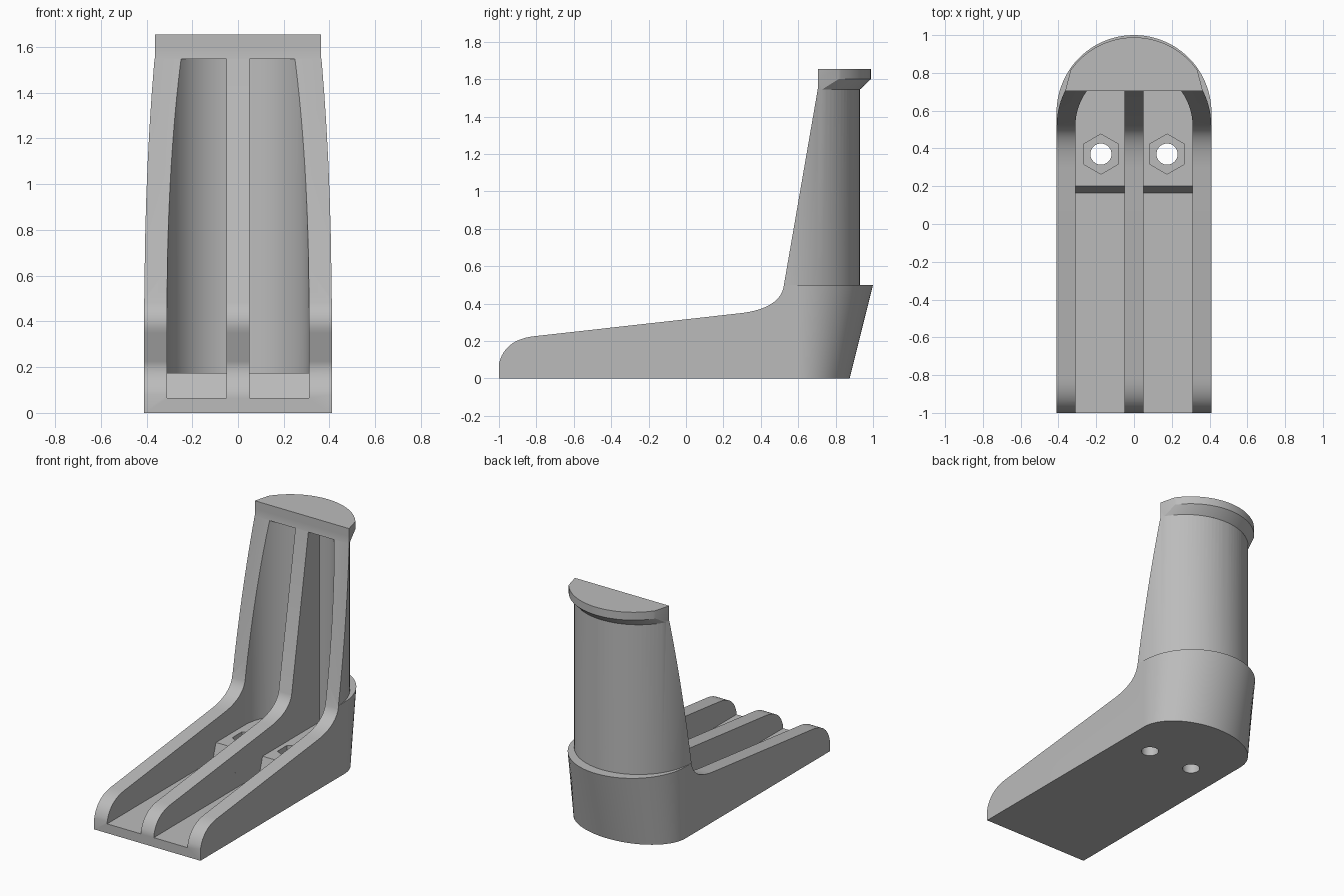
import bpy, bmesh
from math import sin, cos, pi, radians

cube = bpy.data.objects.get("Cube")
if cube:
    bpy.data.objects.remove(cube, do_unlink=True)

grey = bpy.data.materials.new("matte grey")
grey.use_nodes = True
tone = (0.5, 0.5, 0.5, 1)
grey.diffuse_color = tone
grey.node_tree.nodes["Principled BSDF"].inputs["Base Color"].default_value = tone


def loft(name, rings):
    """Closed solid through rings that share one point count."""
    bm = bmesh.new()
    loops = [[bm.verts.new(p) for p in ring] for ring in rings]
    for a, b in zip(loops, loops[1:]):
        for i in range(len(a)):
            j = (i + 1) % len(a)
            bm.faces.new((a[i], a[j], b[j], b[i]))
    bm.faces.new(loops[0])
    bm.faces.new(loops[-1])
    bmesh.ops.recalc_face_normals(bm, faces=bm.faces)
    mesh = bpy.data.meshes.new(name)
    bm.to_mesh(mesh)
    bm.free()
    mesh.materials.append(grey)
    ob = bpy.data.objects.new(name, mesh)
    bpy.context.collection.objects.link(ob)
    return ob


def level(points, z):
    return [(x, y, z) for x, y in points]


def upright(name, points, lo, hi):
    return loft(name, [level(points, lo), level(points, hi)])


def sideways(name, points, lo, hi):
    return loft(name, [[(x, y, z) for y, z in points] for x in (lo, hi)])


def arc(cx, cy, rx, ry, start, end, n=48):
    angles = [start + (end - start) * i / n for i in range(n + 1)]
    return [(cx + rx * cos(a), cy + ry * sin(a)) for a in angles]


def bend(p, c, q, n=12):
    ts = [i / n for i in range(n + 1)]
    return [tuple((1 - t) ** 2 * p[k] + 2 * t * (1 - t) * c[k] + t * t * q[k]
                  for k in (0, 1)) for t in ts]


def combine(target, tool, operation):
    mod = target.modifiers.new(operation, "BOOLEAN")
    mod.operation = operation
    mod.solver = "EXACT"
    mod.object = tool
    bpy.context.view_layer.objects.active = target
    bpy.ops.object.modifier_apply(modifier=mod.name)
    bpy.data.objects.remove(tool, do_unlink=True)


# Foot with a heel that leans outwards
half = 0.41
front = [(-half, -1.1), (half, -1.1)]
body = loft("bracket_body", [
    level(front + arc(0, 0.59, half, 0.285, 0, pi), 0),
    level(front + arc(0, 0.59, half, 0.41, 0, pi), 0.5)])

# Rounded column
column = upright("column", [(-0.409, 0.3), (0.409, 0.3)]
                 + arc(0, 0.52, 0.409, 0.41, 0, pi), 0.3, 1.55)
combine(body, column, "UNION")

# Flared cap
lip = [(-0.364, 0.66), (0.364, 0.66), (0.364, 0.705)]
end = [(-0.364, 0.705)]
under = lip + arc(0, 0.52, 0.409, 0.41, 0.53, pi - 0.53) + end
rim = lip + arc(0, 0.58, 0.41, 0.408, 0.613, pi - 0.613) + end
cap = loft("cap", [level(under, 1.545), level(rim, 1.6), level(rim, 1.655)])
combine(body, cap, "UNION")

# Side silhouette trims the front of foot and column
outline = ([(-1, -0.1)] + bend((-1, 0.08), (-0.97, 0.205), (-0.82, 0.225))
           + bend((0.3, 0.35), (0.49, 0.375), (0.52, 0.48))
           + [(0.705, 1.55), (0.705, 1.8), (1.2, 1.8), (1.2, -0.1)])
combine(body, sideways("silhouette", outline, -0.6, 0.6), "INTERSECT")

for s in (-1, 1):
    # Channel between the ribs, rounded at the back
    plan = [(0.05, -1.1), (0.31, -1.1)] + arc(0, 0.52, 0.31, 0.31, 0, 1.409, 32)
    plan = [(s * x, y) for x, y in plan]
    combine(body, upright("channel", plan, 0.175, 1.547), "DIFFERENCE")

    # Lower toe floor ending at the raised nut seat
    toe = [(-1.1, 0.065), (0.165, 0.065), (0.2, 0.175), (0.2, 0.2), (-1.1, 0.2)]
    combine(body, sideways("toe_floor", toe, s * 0.05, s * 0.31), "DIFFERENCE")

    # Hexagonal nut pocket and bolt hole
    hexagon = arc(s * 0.175, 0.37, 0.106, 0.106, pi / 6, pi * 11 / 6, 5)
    combine(body, upright("nut_pocket", hexagon, 0.09, 0.25), "DIFFERENCE")
    hole = arc(s * 0.175, 0.37, 0.056, 0.056, 0, 2 * pi * 31 / 32, 31)
    combine(body, upright("bolt_hole", hole, -0.1, 0.25), "DIFFERENCE")

body.select_set(True)
bpy.context.view_layer.objects.active = body
bpy.ops.object.shade_smooth_by_angle(angle=radians(25))
